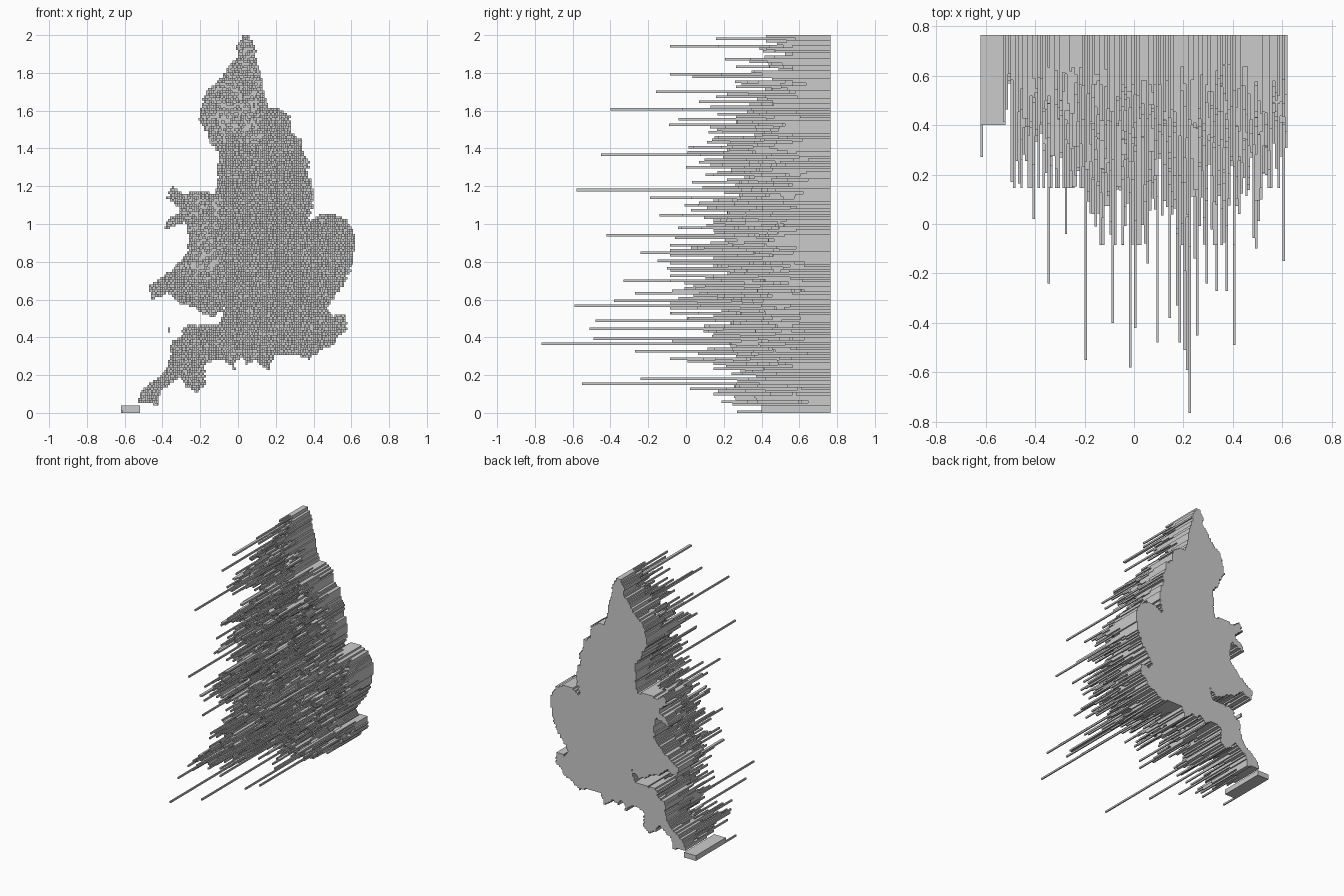
import bpy, math, random

random.seed(11)
CX, CZ = 0.01, 2 / 150     # width and height of one column
BACK = 0.765               # flat back plane

# Coastline, read clockwise from the northern tip (x, z)
EAST = [(.03, 2), (.05, 2), (.075, 1.96), (.09, 1.92), (.10, 1.86), (.12, 1.80), (.13, 1.74),
        (.15, 1.66), (.17, 1.61), (.21, 1.61), (.27, 1.57), (.29, 1.48), (.33, 1.45),
        (.34, 1.40), (.37, 1.34), (.37, 1.27), (.39, 1.22), (.40, 1.10), (.37, 1.03),
        (.38, 1.01), (.43, 1.05), (.50, 1.06), (.57, 1.02), (.61, .97), (.62, .95),
        (.62, .86), (.60, .77), (.56, .68), (.50, .60), (.465, .55), (.50, .51),
        (.57, .525), (.575, .43), (.53, .41), (.50, .36)]
SOUTH = [(.45, .34), (.38, .285), (.30, .31), (.19, .30), (.17, .23), (.13, .24), (.10, .29),
         (.05, .26), (.03, .30), (-.01, .28), (-.02, .22), (-.05, .27), (-.12, .28),
         (-.17, .26), (-.175, .15), (-.22, .10), (-.27, .14), (-.30, .19), (-.36, .15),
         (-.41, .12), (-.43, .02), (-.46, .06), (-.52, .05)]
WEST = [(-.52, .11), (-.45, .16), (-.41, .20), (-.36, .27), (-.35, .38), (-.31, .40),
        (-.27, .47), (-.22, .46), (-.16, .47), (-.10, .47), (-.07, .56), (-.12, .51),
        (-.18, .52), (-.23, .56), (-.31, .58), (-.37, .64), (-.45, .60), (-.475, .67),
        (-.41, .72), (-.35, .76), (-.27, .84), (-.26, .92), (-.28, 1.01), (-.39, .97),
        (-.37, 1.02), (-.30, 1.07), (-.37, 1.14), (-.35, 1.20), (-.28, 1.16), (-.20, 1.18),
        (-.12, 1.16), (-.11, 1.25), (-.10, 1.35), (-.11, 1.40), (-.14, 1.41), (-.17, 1.50),
        (-.205, 1.55), (-.19, 1.63), (-.17, 1.70), (-.10, 1.76), (-.05, 1.82), (0, 1.90),
        (-.01, 1.95)]

# Tallest columns: (x, z, y of the tip)
PEAKS = [(.225, .36, -.765), (.215, .57, -.59), (-.015, 1.18, -.58), (-.195, .15, -.55),
         (.20, .45, -.51), (.18, .48, -.48), (.40, .39, -.49), (.095, .49, -.48),
         (.25, 1.36, -.45), (0, .94, -.42), (-.09, 1.60, -.40), (.14, .59, -.38),
         (.17, .70, -.33), (.33, .63, -.27), (.37, .32, -.27), (-.35, .18, -.24),
         (.29, .85, -.24), (.60, .81, -.15), (.05, 1.70, -.16), (.2, 1.14, -.19),
         (.24, 1.05, -.14), (.49, .77, -.10), (.22, 1.53, -.09), (-.41, .13, .02),
         (.04, 1.98, .16), (.05, 1.94, .17), (-.28, .6, -.04)]


def cell(x, z):
    return math.floor(x / CX + 1e-6), math.floor(z / CZ + 1e-6)


def land_cells(outline):
    """Scanline fill of the coastline, with a slightly ragged shore."""
    for k in range(150):
        z = (k + .5) * CZ
        hits = []
        for (x0, z0), (x1, z1) in zip(outline, outline[1:] + outline[:1]):
            if (z0 > z) != (z1 > z):
                hits.append(x0 + (z - z0) * (x1 - x0) / (z1 - z0))
        hits.sort()
        for a, b in zip(hits[::2], hits[1::2]):
            start = round(a / CX + random.uniform(-.7, .7))
            end = min(62, round(b / CX + random.uniform(-.7, .7)))
            for i in range(start, end):
                yield i, k


def relief(name, depth):
    """One closed mesh of columns running forward from the back plane."""
    verts, faces, index = [], [], {}

    def v(i, k, d):
        key = (i, k, round(d, 3))
        if key not in index:
            index[key] = len(verts)
            verts.append((i * CX, BACK - d, k * CZ))
        return index[key]

    for (i, k), d in depth.items():
        ring = [(i, k), (i + 1, k), (i + 1, k + 1), (i, k + 1)]
        faces.append([v(*p, d) for p in ring])
        faces.append([v(*p, 0) for p in reversed(ring)])
        for s, (di, dk) in enumerate([(0, -1), (1, 0), (0, 1), (-1, 0)]):
            low = depth.get((i + di, k + dk), 0)
            if low < d:
                a, b = ring[s], ring[(s + 1) % 4]
                faces.append([v(*b, d), v(*a, d), v(*a, low), v(*b, low)])
    mesh = bpy.data.meshes.new(name)
    mesh.from_pydata(verts, [], faces)
    mesh.update()
    obj = bpy.data.objects.new(name, mesh)
    bpy.context.collection.objects.link(obj)


def rand_depth(x, z):
    scale = .28 if z < .75 else .26 if z < 1.65 else .24
    limit = .62 if x < -.2 or x > .5 else .85
    if x < -.2:
        scale -= .02
    return round(min(limit, max(.12, random.lognormvariate(math.log(scale), .40))), 3)


# Mainland: small plateaus with single-cell columns; sparse upland in the west and north
mainland, blocks = {}, {}
for i, k in land_cells(EAST + SOUTH + WEST):
    x, z = i * CX, k * CZ
    upland = (-.27 < x < -.10 and .70 < z < 1.15) or (z > 1.42 and x < .13)
    block = ((i + k % 2) // 2, k)
    if block not in blocks:
        blocks[block] = .2 if upland and random.random() < .5 else rand_depth(x, z)
    own = random.random() < (.3 if upland else .6)
    mainland[i, k] = rand_depth(x, z) if own else blocks[block]
for i in (3, 4):
    mainland[i, 149] = .185
for x, z, tip in PEAKS:
    mainland[cell(x, z)] = BACK - tip
relief("mainland_columns", mainland)

# South-west isles: a flat block with one taller corner column
isles = {(i, k): .365 for i in range(-62, -52) for k in range(3)}
isles[-62, 0] = .495
relief("southwest_isles", isles)

# Lone islet in the western channel
relief("channel_islet", {(-37, 32): .3, (-37, 33): .3})
